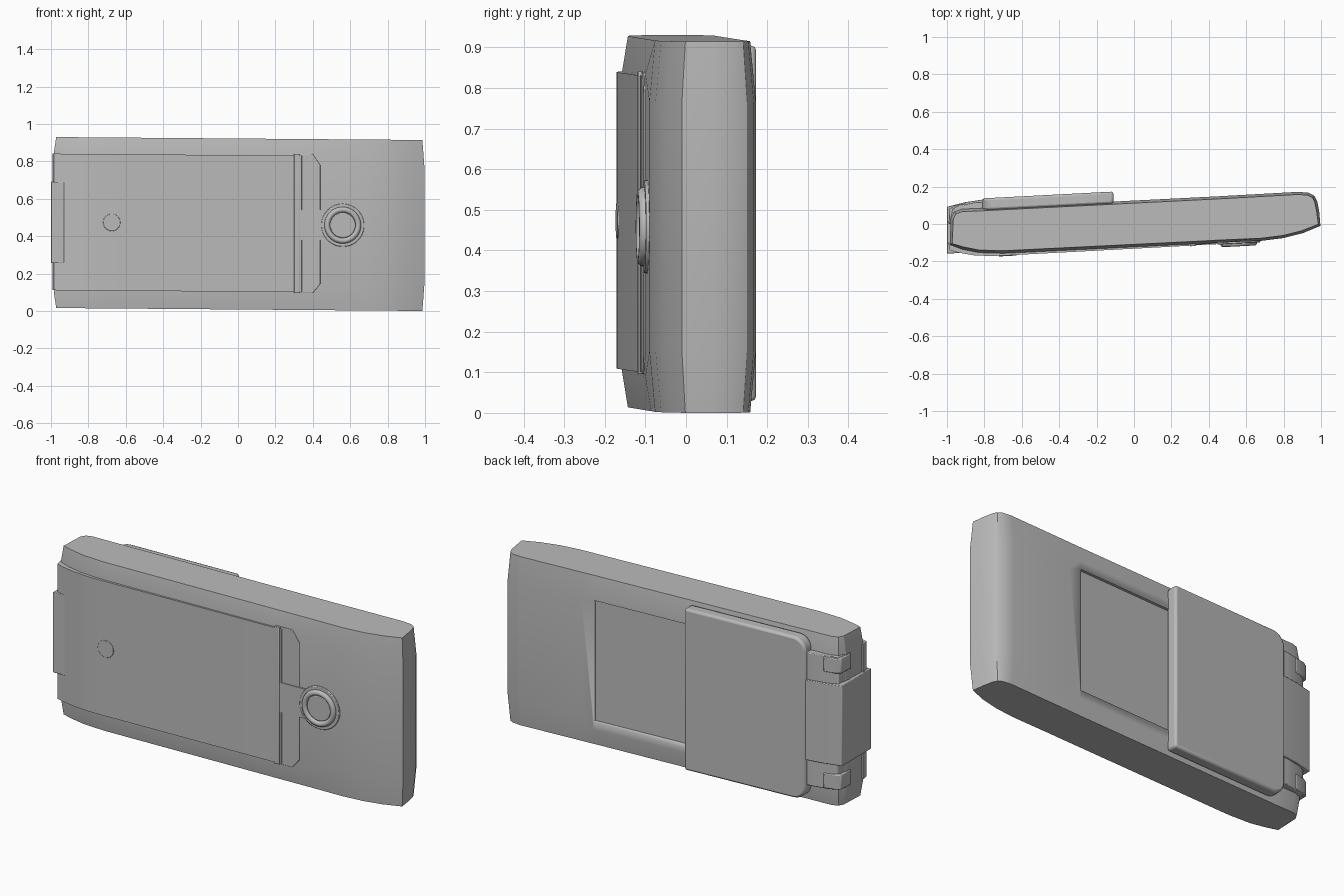
import bpy, bmesh, math
from mathutils import Vector

cube = bpy.data.objects.get("Cube")
if cube:
    bpy.data.objects.remove(cube, do_unlink=True)

grey = bpy.data.materials.new("plain grey")
grey.use_nodes = True
grey.diffuse_color = (0.5, 0.5, 0.5, 1)
grey.node_tree.nodes["Principled BSDF"].inputs["Base Color"].default_value = (0.5, 0.5, 0.5, 1)
TILT = 0.008     # the whole device rolls slightly
SLOPE = 0.052    # and is turned slightly about z


def finish(name, rings, bevel=0.0):
    """Skin closed rings of points, cap both ends, apply the tilt."""
    bm = bmesh.new()
    rows = [[bm.verts.new((x, y, z + TILT * (1 - x))) for x, y, z in r] for r in rings]
    n = len(rows[0])
    for a, b in zip(rows, rows[1:]):
        for i in range(n):
            j = (i + 1) % n
            bm.faces.new((a[i], a[j], b[j], b[i]))
    bm.faces.new(rows[0][::-1])
    bm.faces.new(rows[-1])
    bmesh.ops.recalc_face_normals(bm, faces=bm.faces)
    mesh = bpy.data.meshes.new(name)
    bm.to_mesh(mesh)
    bm.free()
    mesh.materials.append(grey)
    ob = bpy.data.objects.new(name, mesh)
    bpy.context.collection.objects.link(ob)
    bpy.ops.object.select_all(action='DESELECT')
    ob.select_set(True)
    bpy.context.view_layer.objects.active = ob
    bpy.ops.object.shade_smooth_by_angle(angle=math.radians(25))
    if bevel:
        mod = ob.modifiers.new("edge", 'BEVEL')
        mod.width, mod.segments = bevel, 2
        mod.limit_method, mod.angle_limit = 'ANGLE', math.radians(50)
    return ob


def inset(profile, d):
    """Shrink a counter-clockwise outline by d along its corner normals."""
    out = []
    for i, p in enumerate(profile):
        t = Vector(profile[(i + 1) % len(profile)]) - Vector(profile[i - 1])
        nrm = Vector((t.y, -t.x)).normalized()
        out.append((p[0] - nrm.x * d, p[1] - nrm.y * d))
    return out


def upright(name, profile, z0, z1, bevel=0.0):
    return finish(name, [[(x, y, z) for x, y in profile] for z in (z0, z1)], bevel)


def slab(name, outline, y0, y1, bevel=0.0):
    """Extrude an x-z outline through the sloping thickness."""
    return finish(name, [[(x, y + SLOPE * x, z) for x, z in outline] for y in (y0, y1)], bevel)


def rect(x0, x1, z0, z1):
    return [(x0, z0), (x1, z0), (x1, z1), (x0, z1)]


def circle(cx, cz, r, n=32):
    return [(cx + r * math.cos(math.tau * i / n), cz + r * math.sin(math.tau * i / n)) for i in range(n)]


# Main body: plan outline lofted upward with softened long edges
body_plan = [(-0.985, -0.11), (-0.92, -0.135), (-0.83, -0.153), (-0.7, -0.157), (0.38, -0.104),
             (0.45, -0.1), (0.68, -0.09), (0.8, -0.075), (0.9, -0.05), (0.997, -0.01),
             (0.99, 0.07), (0.98, 0.12), (0.965, 0.15), (0.935, 0.167), (0.88, 0.172),
             (0.52, 0.152), (0.45, 0.148), (-0.8, 0.085), (-0.92, 0.08),
             (-0.96, 0.065), (-0.98, 0.03)]
small_plan = inset(body_plan, 0.014)
TOP = 0.914


def margin(x):
    return 0.15 if x > 0.46 else 0.085


body = finish("body", [
    [(x, y, 0) for x, y in small_plan],
    [(x, y, margin(x)) for x, y in body_plan],
    [(x, y, TOP - margin(x)) for x, y in body_plan],
    [(x, y, TOP) for x, y in small_plan]])

# Shallow recess on the back, partly under the slider
cutter = slab("recess_cutter", rect(-0.6, 0.45, 0.13, 0.785), 0.111, 0.2)
cutter.hide_render = True
bpy.context.view_layer.objects.active = body
cut = body.modifiers.new("recess", 'BOOLEAN')
cut.operation, cut.object, cut.solver = 'DIFFERENCE', cutter, 'EXACT'
bpy.ops.object.modifier_apply(modifier="recess")
bpy.data.objects.remove(cutter, do_unlink=True)

# Front panel wrapping round the right-hand end
upright("front_panel", [(-0.993, -0.1), (-0.985, -0.14), (-0.94, -0.153), (-0.86, -0.167),
                        (-0.78, -0.171), (-0.7, -0.169), (0.3, -0.116), (0.34, -0.112),
                        (0.36, -0.08), (-0.9, -0.08)], 0.095, 0.825)
slab("panel_ridge", rect(0.3, 0.33, 0.09, 0.835), -0.135, -0.1, 0.003)
slab("panel_shoulder", [(0.33, 0.09), (0.4, 0.09), (0.44, 0.14), (0.44, 0.775), (0.4, 0.835), (0.33, 0.835)],
     -0.127, -0.08, 0.003)

# Round button: base, tongue, ring and cap
bx, bz = 0.56, 0.455
slab("button_base", circle(bx, bz, 0.115, 40), -0.133, -0.08, 0.003)
slab("button_tongue", rect(0.33, bx, bz - 0.08, bz + 0.08), -0.131, -0.08)
bpy.ops.mesh.primitive_torus_add(location=(bx, -0.105, bz + TILT * (1 - bx)),
                                 rotation=(math.pi / 2, 0, math.atan(SLOPE)),
                                 major_radius=0.083, minor_radius=0.015,
                                 major_segments=40, minor_segments=10)
ring = bpy.context.object
ring.name = "button_ring"
ring.data.materials.append(grey)
bpy.ops.object.shade_smooth()
slab("button_cap", circle(bx, bz, 0.068), -0.139, -0.1, 0.004)

# Small round sensor at the other end of the front panel
slab("sensor_disc", circle(-0.675, 0.46, 0.046), -0.136, -0.1, 0.002)

# Sliding back cover with two rounded corners
r = 0.07
corner = [(math.cos(math.pi / 2 * i / 6) * r, math.sin(math.pi / 2 * i / 6) * r) for i in range(7)]
x0, x1, z0, z1 = -0.81, -0.11, 0.02, 0.895
cover = [(x1, z0), (x1, z1)]
cover += [(x0 + r - b, z1 - r + a) for a, b in corner]
cover += [(x0 + r - a, z0 + r - b) for a, b in corner]
slab("slide_cover", cover, 0.115, 0.179, 0.012)

# Hinge housing with a pair of knuckles and the wrapped tab
housing = [(-0.985, 0.0), (-0.78, 0.0), (-0.78, 0.12), (-0.84, 0.118), (-0.93, 0.1), (-0.97, 0.08)]
upright("hinge_housing", housing, 0.1, 0.82, 0.004)
for label, low in (("lower", 0.105), ("upper", 0.735)):
    upright(label + "_knuckle", [(-0.991, 0.0), (-0.9, 0.0), (-0.9, 0.11), (-0.96, 0.098), (-0.988, 0.08)],
            low, low + 0.08, 0.004)
upright("hinge_tab", [(-1.0, -0.158), (-0.93, -0.155), (-0.91, -0.1), (-0.8, 0.0),
                      (-0.8, 0.132), (-0.9, 0.117), (-1.0, 0.092)], 0.24, 0.675, 0.003)
